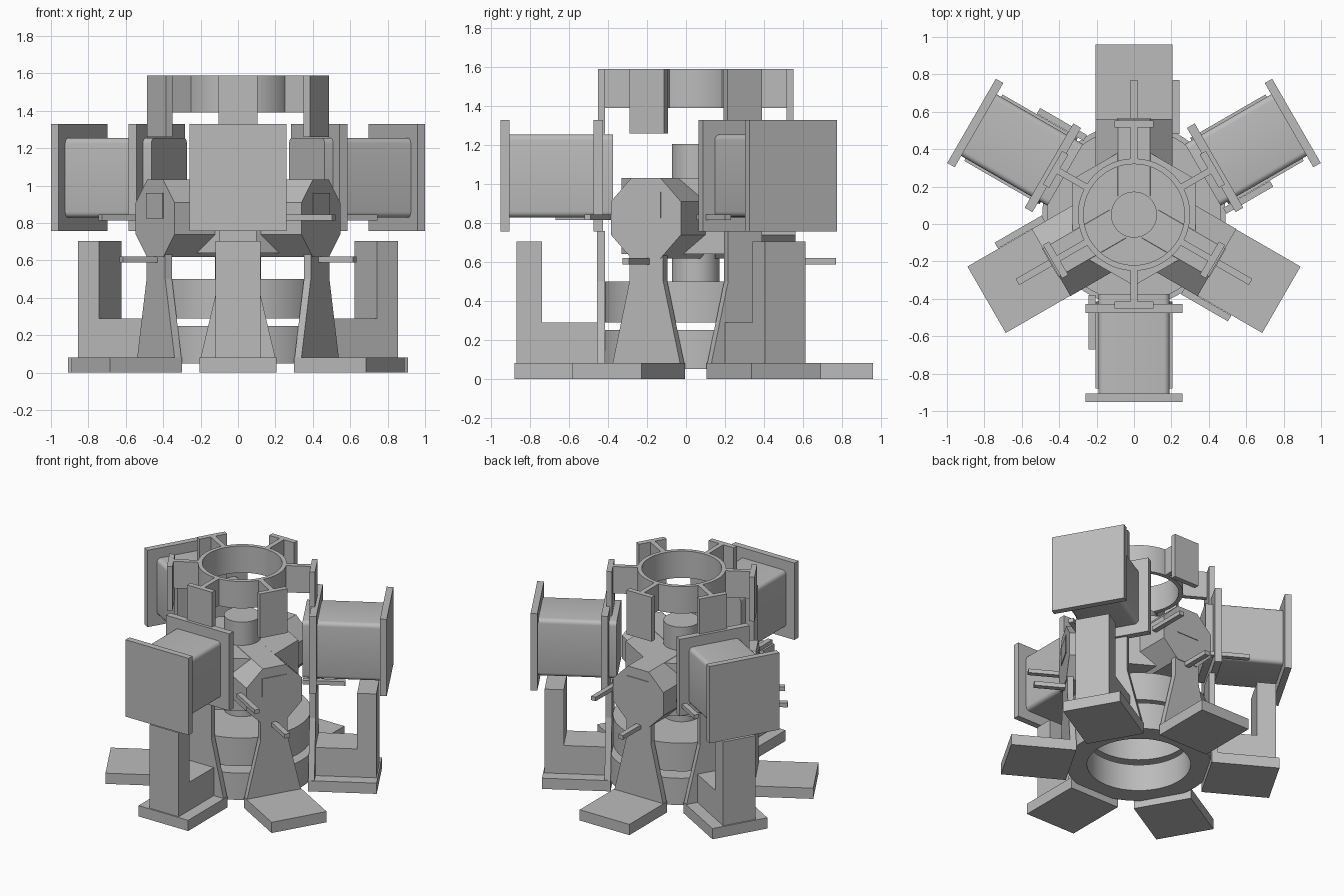
import bpy
import bmesh
import math
from mathutils import Matrix

cube = bpy.data.objects.get("Cube")
if cube:
    bpy.data.objects.remove(cube, do_unlink=True)

GREY = (0.5, 0.5, 0.5, 1)
metal = bpy.data.materials.new("plain grey")
metal.diffuse_color = GREY
metal.use_nodes = True
metal.node_tree.nodes["Principled BSDF"].inputs["Base Color"].default_value = GREY

CENTRE = Matrix.Translation((0, 0.05, 0))


def finish(name, bm, angle=0, smooth=False):
    """Turn a radial part (outward is +x) to its angle round the centre."""
    bm.transform(CENTRE @ Matrix.Rotation(math.radians(angle), 4, 'Z'))
    bmesh.ops.recalc_face_normals(bm, faces=bm.faces)
    mesh = bpy.data.meshes.new(name)
    bm.to_mesh(mesh)
    bm.free()
    mesh.materials.append(metal)
    obj = bpy.data.objects.new(name, mesh)
    bpy.context.collection.objects.link(obj)
    if smooth:
        bpy.ops.object.select_all(action='DESELECT')
        obj.select_set(True)
        bpy.context.view_layer.objects.active = obj
        bpy.ops.object.shade_smooth_by_angle(angle=math.radians(30))
    return obj


def radial_prism(name, angle, profile, r0, r1):
    """Extrude a (tangent, height) profile outward from r0 to r1."""
    bm = bmesh.new()
    face = bm.faces.new([bm.verts.new((r0, y, z)) for y, z in profile])
    out = bmesh.ops.extrude_face_region(bm, geom=[face])
    verts = [v for v in out["geom"] if isinstance(v, bmesh.types.BMVert)]
    bmesh.ops.translate(bm, verts=verts, vec=(r1 - r0, 0, 0))
    return finish(name, bm, angle)


def box(name, angle, r0, r1, half, z0, z1, offset=0):
    a, b = offset - half, offset + half
    return radial_prism(name, angle, [(a, z0), (b, z0), (b, z1), (a, z1)], r0, r1)


def lathe(name, profile, steps=64, closed=True, smooth=True):
    """Spin a (radius, height) profile round the centre."""
    bm = bmesh.new()
    vs = [bm.verts.new((r, 0, z)) for r, z in profile]
    pairs = list(zip(vs, vs[1:])) + ([(vs[-1], vs[0])] if closed else [])
    edges = [bm.edges.new(p) for p in pairs]
    bmesh.ops.spin(bm, geom=vs + edges, cent=(0, 0, 0), axis=(0, 0, 1),
                   angle=math.tau, steps=steps, use_duplicate=False)
    bmesh.ops.remove_doubles(bm, verts=bm.verts, dist=0.0005)
    return finish(name, bm, 0, smooth)


def tube(name, inner, outer, z0, z1):
    return lathe(name, [(inner, z0), (outer, z0), (outer, z1), (inner, z1)])


def cylinder(name, radius, z0, z1, steps=48, turn=0):
    bm = bmesh.new()
    bmesh.ops.create_cone(bm, cap_ends=True, segments=steps, radius1=radius,
                          radius2=radius, depth=z1 - z0)
    bm.transform(Matrix.Translation((0, 0, (z0 + z1) / 2)))
    return finish(name, bm, turn, steps > 12)


# Central stack: base ring, drum, posts, hub and upper ring
tube("base_ring", 0.35, 0.49, 0.05, 0.25)
lathe("drum", [(0, 0.5), (0.465, 0.5), (0.465, 0.29), (0.35, 0.29),
               (0.35, 0.46), (0, 0.46)], closed=False)
cylinder("lower_post", 0.123, 0.5, 0.64)
cylinder("hub", 0.38, 0.64, 1.03, steps=6)
cylinder("upper_post", 0.123, 1.03, 1.205)
tube("upper_ring", 0.27, 0.3, 1.39, 1.59)

leg_shape = [(-0.2, 0.08), (0.2, 0.08), (0.1, 0.5), (0.1, 0.76), (-0.1, 0.76), (-0.1, 0.5)]

# Octagon with flat top and bottom
apothem = 0.207
octagon = []
for i in range(8):
    t = math.radians(22.5 + 45 * i)
    R = apothem / math.cos(math.pi / 8)
    octagon.append((R * math.cos(t), 0.825 + R * math.sin(t)))

# Rounded section of the box modules
rounded = []
for i, (sy, sz) in enumerate([(1, 1), (-1, 1), (-1, -1), (1, -1)]):
    for k in range(5):
        t = math.radians(90 * i + 22.5 * k)
        rounded.append((sy * 0.16 + 0.03 * math.cos(t),
                        1.042 + sz * 0.183 + 0.03 * math.sin(t)))

# Parts shared by all six arms
for angle in range(30, 390, 60):
    box("ring_spoke", angle, 0.29, 0.48, 0.0175, 1.39, 1.59)
    box("ring_pad", angle, 0.465, 0.503, 0.103, 1.26, 1.59)
    radial_prism("leg", angle, leg_shape, 0.465, 0.507)
    box("side_rod", angle, 0.43, 0.72, 0.018, 0.815, 0.845, offset=-0.225)

# Three arms carrying box modules
for angle in (-90, 30, 150):
    body = radial_prism("module_body", angle, rounded, 0.425, 0.96)
    bpy.ops.object.select_all(action='DESELECT')
    body.select_set(True)
    bpy.context.view_layer.objects.active = body
    bpy.ops.object.shade_smooth_by_angle(angle=math.radians(30))
    box("module_inner_plate", angle, 0.477, 0.525, 0.26, 0.757, 1.33)
    box("module_outer_plate", angle, 0.957, 1.003, 0.26, 0.757, 1.33)
    box("module_foot", angle, 0.465, 0.93, 0.205, 0, 0.08)
    box("module_beam", angle, 0.5, 0.8, 0.12, 0.08, 0.29)
    box("module_column", angle, 0.79, 0.92, 0.12, 0.08, 0.705)

# Three arms carrying octagonal ports
for angle in (90, 210, 330):
    radial_prism("port_plate", angle, octagon, 0.44, 0.512)
    radial_prism("port_neck", angle, octagon, 0.1, 0.44)
    box("port_panel", angle, 0.51, 0.517, 0.09, 0.825, 0.96)
    box("port_foot", angle, 0.465, 0.91, 0.205, 0, 0.08)
    box("lower_rod", angle, 0.45, 0.72, 0.019, 0.588, 0.62)
